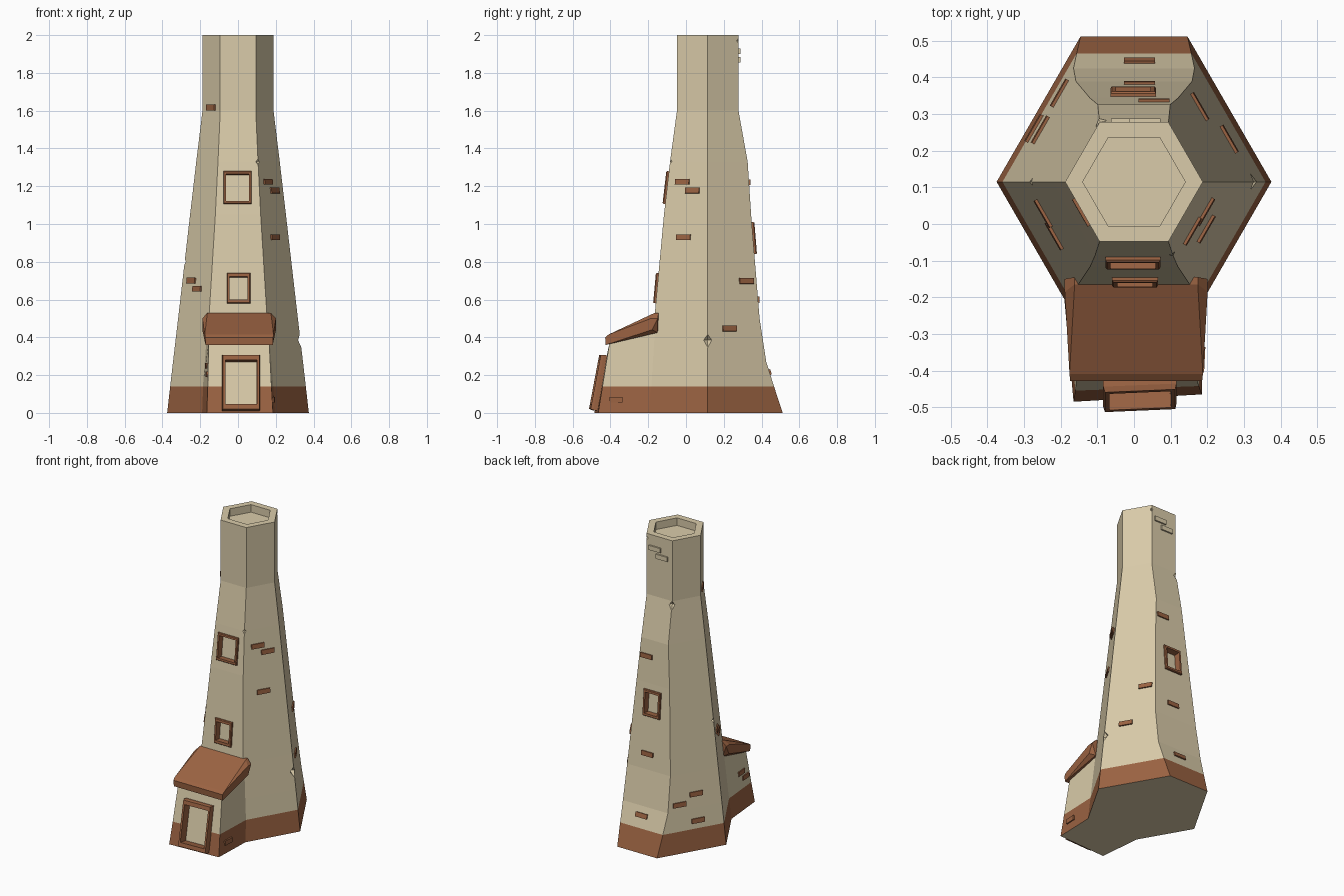
import bpy, bmesh, math
from mathutils import Vector, Matrix

if "Cube" in bpy.data.objects:
    bpy.data.objects.remove(bpy.data.objects["Cube"])

def material(name, col):
    m = bpy.data.materials.new(name)
    m.diffuse_color = (*col, 1)
    m.use_nodes = True
    m.node_tree.nodes["Principled BSDF"].inputs["Base Color"].default_value = m.diffuse_color
    return m

CREAM = material("cream_plaster", (0.70, 0.60, 0.40))
BROWN = material("brown_clay", (0.33, 0.125, 0.055))
CY = 0.115          # tower axis offset in y
S3 = math.sqrt(3)

# z, corner radius, back face push, front face push
PROFILE = [(0, .375, .072, 0), (.14, .359, .04, 0), (.27, .344, .012, 0), (.5, .317, 0, .008),
           (1.05, .2536, .01, .012), (1.33, .221, .02, .008), (1.6, .188, 0, 0), (2, .188, 0, 0)]

def profile(z):
    for a, b in zip(PROFILE, PROFILE[1:]):
        if z <= b[0]:
            t = (z - a[0]) / (b[0] - a[0])
            return [p + (q - p) * t for p, q in zip(a[1:], b[1:])]
    return PROFILE[-1][1:]

def ring(z):
    r, bk, fr = profile(z)
    xb, yb, xf, yf = r / 2 - bk / S3, r * S3 / 2 + bk, r / 2 - fr / S3, r * S3 / 2 + fr
    return [Vector((x, y + CY, z)) for x, y in
            [(r, 0), (xb, yb), (-xb, yb), (-r, 0), (-xf, -yf), (xf, -yf)]]

def finish(name, bm, mats):
    bmesh.ops.recalc_face_normals(bm, faces=bm.faces)
    me = bpy.data.meshes.new(name)
    bm.to_mesh(me)
    bm.free()
    for m in mats:
        me.materials.append(m)
    ob = bpy.data.objects.new(name, me)
    bpy.context.collection.objects.link(ob)
    return ob

def loft(bm, rings):
    rows = [[bm.verts.new(p) for p in r] for r in rings]
    n = len(rows[0])
    for a, b in zip(rows, rows[1:]):
        for i in range(n):
            bm.faces.new((a[i], a[(i + 1) % n], b[(i + 1) % n], b[i]))
    bm.faces.new(rows[0][::-1])
    bm.faces.new(rows[-1])

def paint_band(bm):
    # lowest side faces form the brown plinth
    for f in bm.faces:
        zs = [v.co.z for v in f.verts]
        f.material_index = 1 if max(zs) < .16 and max(zs) - min(zs) > .05 else 0

def axes(origin, u, v):
    u, v = u.normalized(), v.normalized()
    n = u.cross(v).normalized()
    m = Matrix((u, v, n)).transposed().to_4x4()
    m.translation = origin
    return m

def on_wall(deg, s, z):
    # matrix lying on a tower face: x along the face, y up, z outward
    a = math.radians(deg)
    def surf(h):
        r, bk, fr = profile(h)
        d = r * S3 / 2 + (bk if deg == 90 else fr if deg == -90 else 0)
        return Vector((math.cos(a) * d - math.sin(a) * s, CY + math.sin(a) * d + math.cos(a) * s, h))
    return axes(surf(z), Vector((-math.sin(a), math.cos(a), 0)), surf(z + .03) - surf(z - .03))

def rect(w, h, n):
    return [Vector((x * w / 2, y * h / 2, n)) for x, y in [(-1, -1), (1, -1), (1, 1), (-1, 1)]]

def box(bm, m, w, h, n0, n1):
    loft(bm, [[m @ p for p in rect(w, h, n)] for n in (n0, n1)])

def frame(name, m, w, h, wi, hi, n0, n1):
    # rectangular surround with an open middle
    bm = bmesh.new()
    loops = [rect(w, h, n0), rect(w, h, n1 * .6), rect(w - .008, h - .008, n1), rect(wi, hi, n1), rect(wi, hi, n0)]
    rows = [[bm.verts.new(m @ p) for p in l] for l in loops]
    for a, b in zip(rows, rows[1:] + rows[:1]):
        for i in range(4):
            bm.faces.new((a[i], a[(i + 1) % 4], b[(i + 1) % 4], b[i]))
    finish(name, bm, [BROWN])

def carve(ob, cutter_bm):
    cutter = finish("cutter", cutter_bm, [])
    cutter.hide_render = True
    mod = ob.modifiers.new("carve", 'BOOLEAN')
    mod.operation, mod.solver, mod.object = 'DIFFERENCE', 'EXACT', cutter
    bpy.context.view_layer.objects.active = ob
    bpy.ops.object.modifier_apply(modifier=mod.name)
    bpy.data.objects.remove(cutter, do_unlink=True)

# tower shaft
bm = bmesh.new()
loft(bm, [ring(p[0]) for p in PROFILE])
paint_band(bm)
tower = finish("tower", bm, [CREAM, BROWN])

# windows, chimney mouth and chipped corners cut into the shaft
cut = bmesh.new()
WINDOWS = [("lower_front_window", -90, .003, .66, .125, .16, .095, .12),
           ("upper_front_window", -90, -.003, 1.192, .15, .175, .122, .143),
           ("back_window", 90, .002, .925, .125, .17, .095, .135)]
for name, deg, s, z, w, h, wi, hi in WINDOWS:
    m = on_wall(deg, s, z)
    box(cut, m, (w + wi) / 2, (h + hi) / 2, -.03, .05)
    frame(name + "_frame", m, w, h, wi, hi, -.029, .014)
loft(cut, [[Vector((.14 * math.cos(i * math.pi / 3), CY + .14 * math.sin(i * math.pi / 3), z))
            for i in range(6)] for z in (1.95, 2.05)])
for corner, z, r in [(0, .385, .04), (3, .8, .022), (5, 1.33, .022), (2, 1.575, .034), (1, 1.97, .02), (4, .45, .03)]:
    p = ring(z)[corner]
    out = (p - Vector((0, CY, z))).normalized()
    m = Matrix.Translation(p + out * .006) @ Matrix.Rotation(math.atan2(out.y, out.x), 4, 'Z') @ Matrix.Scale(r, 4)
    bmesh.ops.create_uvsphere(cut, u_segments=4, v_segments=2, radius=1, matrix=m)
carve(tower, cut)

# porch walls
bm = bmesh.new()
def porch_ring(z, l, r, back_w, back_z):
    y = -.475 + .07 * z / .37
    skew = .01 * (1 - z / .37)
    return [Vector(p) for p in [(l, y - skew, z), (r, y + skew, z), (back_w, -.15, back_z), (-back_w, -.15, back_z)]]
loft(bm, [porch_ring(0, -.165, .185, .195, 0), porch_ring(.14, -.16, .177, .188, .14),
          porch_ring(.375, -.155, .165, .162, .455)])
paint_band(bm)
porch = finish("porch", bm, [CREAM, BROWN])

# doorway
door = axes(Vector((.015, -.445, .157)), Vector((.35, .015, 0)), Vector((0, .07, .37)))
cut = bmesh.new()
box(cut, door, .185, .265, -.025, .08)
carve(porch, cut)
frame("door_frame", door, .2, .298, .168, .238, -.024, .038)

# porch roof: chamfered sloping slab
bm = bmesh.new()
for w, y, z in [(.168, -.145, .53), (.168, -.165, .53), (.195, -.185, .5), (.195, -.15, .5), (.195, -.18, .44),
                (.168, -.15, .425), (.182, -.41, .415), (.18, -.428, .4), (.178, -.425, .36)]:
    for sx in (-1, 1):
        bm.verts.new((.006 + sx * w, y, z))
bmesh.ops.convex_hull(bm, input=bm.verts[:])
bmesh.ops.dissolve_limit(bm, angle_limit=math.radians(4), verts=bm.verts[:], edges=bm.edges[:])
finish("porch_roof", bm, [BROWN])

# exposed brown bricks: face angle, offset along the face, height
bm = bmesh.new()
for deg, s, z in [(-30, -.037, 1.223), (-30, .027, 1.177), (-30, -.013, .93), (30, .088, .698), (30, -.029, .447),
                  (210, -.049, .7), (210, .019, .657), (210, 0, 1.617), (150, .01, .19), (150, .005, .36),
                  (150, -.108, .31), (90, -.055, 1.22), (90, -.015, .6), (90, -.015, .215)]:
    box(bm, on_wall(deg, s, z), .085, .03, -.01, .008)
for side, y, z, x in [(-1, -.34, .25, .163), (-1, -.39, .205, .161), (1, -.37, .07, .184)]:
    m = axes(Vector((side * x, y, z)), Vector((.05 * side, side, 0)) if side > 0 else Vector((.07, -1, 0)), Vector((0, 0, 1)))
    box(bm, m, .07, .03, -.012, .009)
finish("bricks", bm, [BROWN])

# plaster coloured bricks near the top of the back
bm = bmesh.new()
for s, z in [(-.03, 1.915), (.02, 1.87)]:
    box(bm, on_wall(90, s, z), .085, .03, -.01, .01)
finish("pale_bricks", bm, [CREAM])
